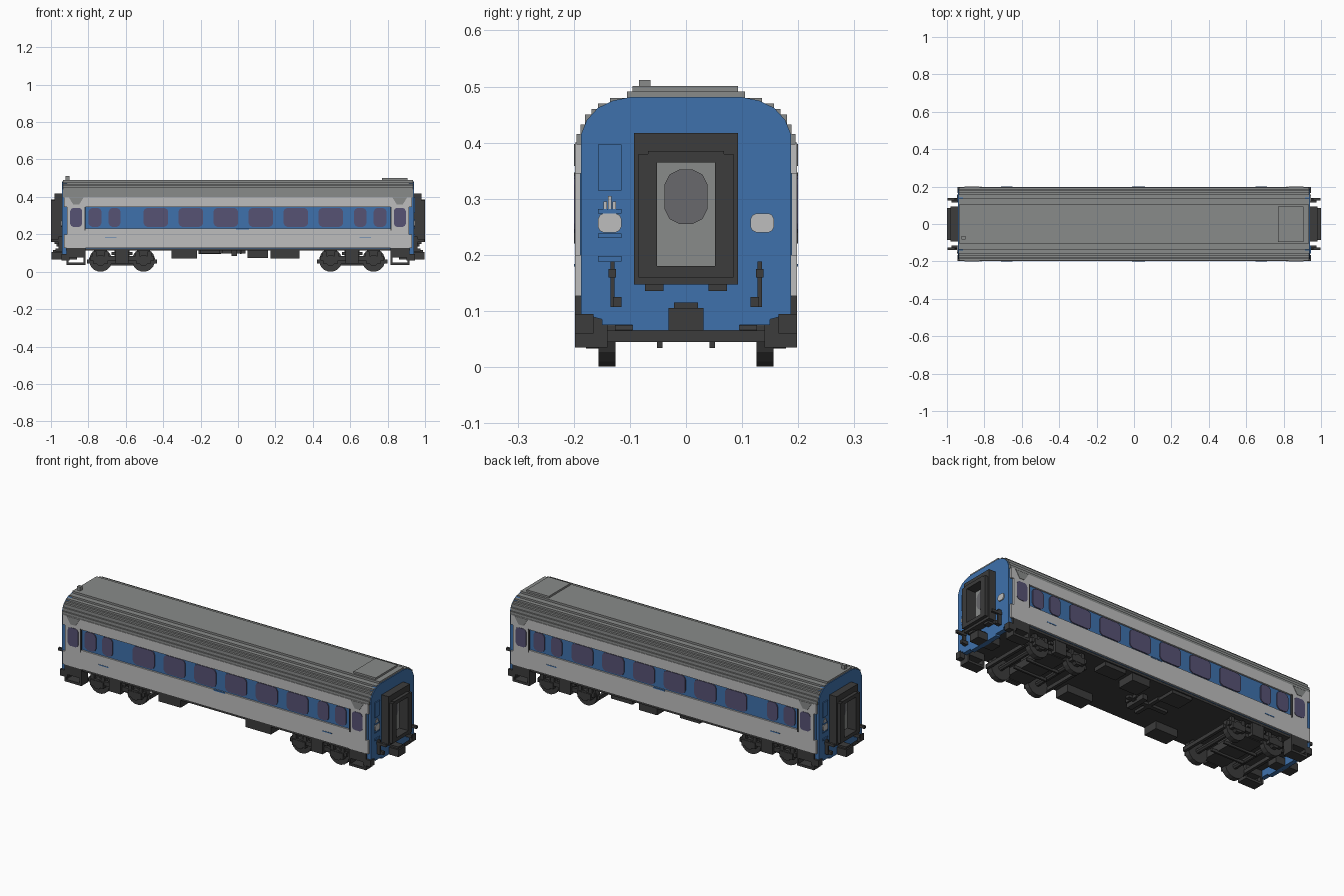
import bpy, bmesh, math
from mathutils import Matrix, Vector

if "Cube" in bpy.data.objects:
    bpy.data.objects.remove(bpy.data.objects["Cube"])


def material(name, rgb):
    lin = [(c / 255 / 12.92) if c < 11 else ((c / 255 + 0.055) / 1.055) ** 2.4 for c in rgb]
    m = bpy.data.materials.new(name)
    m.use_nodes = True
    m.diffuse_color = (*lin, 1)
    m.node_tree.nodes["Principled BSDF"].inputs["Base Color"].default_value = (*lin, 1)
    return m


BLUE = material("blue paint", (62, 113, 172))
LIGHT = material("light grey paint", (190, 190, 190))
ROOF = material("roof grey", (137, 139, 138))
DARK = material("dark underframe", (60, 60, 60))
GLASS = material("purple glass", (86, 82, 116))
DOORGLASS = material("door glass", (104, 104, 108))


def finish(name, bm, mat):
    bmesh.ops.recalc_face_normals(bm, faces=bm.faces)
    me = bpy.data.meshes.new(name)
    bm.to_mesh(me)
    bm.free()
    me.materials.append(mat)
    ob = bpy.data.objects.new(name, me)
    bpy.context.collection.objects.link(ob)
    return ob


def add_box(bm, x0, x1, y0, y1, z0, z1):
    m = Matrix.Translation(((x0 + x1) / 2, (y0 + y1) / 2, (z0 + z1) / 2))
    m = m @ Matrix.Diagonal((abs(x1 - x0), abs(y1 - y0), abs(z1 - z0), 1))
    bmesh.ops.create_cube(bm, size=1, matrix=m)


def add_prism(bm, pts, axis, a, b):
    """Extrude a 2D outline along x (points are y,z) or along y (points are x,z)."""
    place = (lambda p: (a, *p)) if axis == "x" else (lambda p: (p[0], a, p[1]))
    face = bm.faces.new([bm.verts.new(place(p)) for p in pts])
    new = bmesh.ops.extrude_face_region(bm, geom=[face])["geom"]
    d = Vector((b - a, 0, 0)) if axis == "x" else Vector((0, b - a, 0))
    bmesh.ops.translate(bm, vec=d, verts=[v for v in new if isinstance(v, bmesh.types.BMVert)])


def boxes(name, mat, items):
    bm = bmesh.new()
    for it in items:
        add_box(bm, *it)
    return finish(name, bm, mat)


def prism(name, mat, pts, axis, a, b):
    bm = bmesh.new()
    add_prism(bm, pts, axis, a, b)
    return finish(name, bm, mat)


def chamfered(u0, u1, w0, w1, c):
    return [(u0 + c, w0), (u1 - c, w0), (u1 - c / 3, w0 + c / 3), (u1, w0 + c), (u1, w1 - c), (u1 - c / 3, w1 - c / 3),
            (u1 - c, w1), (u0 + c, w1), (u0 + c / 3, w1 - c / 3), (u0, w1 - c), (u0, w0 + c), (u0 + c / 3, w0 + c / 3)]


def mirrored(half):
    return half + [(-y, z) for y, z in reversed(half)]


# Body shell, floor and stepped roof
boxes("body_core", BLUE, [(-0.925, 0.925, -0.189, 0.189, 0.125, 0.41)])
boxes("floor", DARK, [(-0.92, 0.92, -0.187, 0.187, 0.112, 0.126)])
roof_half = [(0.195, 0.397), (0.195, 0.415), (0.188, 0.415), (0.188, 0.432), (0.18, 0.432), (0.18, 0.45),
             (0.168, 0.45), (0.168, 0.46), (0.157, 0.46), (0.157, 0.47), (0.135, 0.47), (0.135, 0.48),
             (0.105, 0.48), (0.105, 0.491)]
prism("roof", ROOF, mirrored(roof_half), "x", -0.935, 0.935)
boxes("roof_hatch", ROOF, [(0.77, 0.905, -0.095, 0.093, 0.488, 0.501)])
boxes("roof_vent", ROOF, [(-0.922, -0.902, -0.084, -0.063, 0.488, 0.512)])

# Side panels, windows and trim, the same on both sides
windows = [(-0.8, -0.73), (-0.692, -0.628), (0.62, 0.687), (0.725, 0.794)]
windows += [(-0.505 + 0.187 * i, -0.373 + 0.187 * i) for i in range(6)]
for s, side in ((-1, "right"), (1, "left")):
    y0, y1 = s * 0.186, s * 0.198
    panels = [(-0.915, 0.915, y0, y1, 0.127, 0.232), (-0.93, 0.93, y0, y1, 0.345, 0.4)]
    for e in (-1, 1):
        panels.append((e * 0.822, e * 0.915, y0, y1, 0.23, 0.347))
        panels.append((e * 0.91, e * 0.93, y0, y1, 0.127, 0.2))
    boxes(side + "_side_panels", LIGHT, panels)
    bm = bmesh.new()
    for a, b in windows:
        add_prism(bm, chamfered(a, b, 0.24, 0.341, 0.02), "y", s * 0.188, s * 0.194)
    for e in (-1, 1):
        add_prism(bm, chamfered(e * 0.865 - 0.032, e * 0.865 + 0.032, 0.24, 0.341, 0.016), "y", s * 0.192, s * 0.2)
    finish(side + "_windows", bm, GLASS)
    bm = bmesh.new()
    for e in (-1, 1):
        c = e * 0.865
        add_prism(bm, [(c - 0.015, 0.358), (c + 0.015, 0.358), (c + 0.04, 0.398), (c - 0.04, 0.398)],
                  "y", s * 0.192, s * 0.2)
    finish(side + "_door_canopies", bm, ROOF)
    boxes(side + "_blue_stripes", BLUE, [(e * 0.65, e * 0.71, s * 0.193, s * 0.1995, 0.179, 0.184) for e in (-1, 1)]
          + [(-0.01, 0.06, s * 0.193, s * 0.1995, 0.226, 0.233)])
    boxes(side + "_door_handrails", DARK, [(e * 0.816, e * 0.822, s * 0.186, s * 0.2, 0.22, 0.347) for e in (-1, 1)])

# Car ends: built for +x, turned half a circle for -x
end_half = [(0.095, 0.065), (0.095, 0.075), (0.15, 0.075), (0.15, 0.085), (0.187, 0.095), (0.187, 0.415),
            (0.177, 0.44), (0.157, 0.462), (0.13, 0.475), (0.1, 0.481)]


def make_end(name, turn):
    parts = [prism(name + "_end_wall", BLUE, mirrored(end_half), "x", 0.915, 0.94)]
    # Gangway frame: wide outer ring and a narrower inner ring that stands forward
    outer, inner = [], []
    for s in (-1, 1):
        outer.append((0.935, 0.982, s * 0.063, s * 0.093, 0.147, 0.417))
        outer.append((0.935, 0.97, s * 0.04, s * 0.073, 0.136, 0.15))
        inner.append((0.935, 1.0, s * 0.052, s * 0.068, 0.16, 0.385))
        inner.append((0.96, 1.0, s * 0.066, s * 0.085, 0.16, 0.38))
    for z0, z1 in ((0.147, 0.18), (0.365, 0.417)):
        outer.append((0.935, 0.982, -0.064, 0.064, z0, z1))
    inner += [(0.935, 1.0, -0.066, 0.066, 0.16, 0.18), (0.935, 1.0, -0.066, 0.066, 0.365, 0.385)]
    parts.append(boxes(name + "_gangway_outer_frame", DARK, outer))
    parts.append(boxes(name + "_gangway_inner_frame", DARK, inner))
    parts.append(boxes(name + "_end_door", ROOF, [(0.935, 0.946, -0.054, 0.054, 0.178, 0.367)]))
    parts.append(prism(name + "_end_door_window", DOORGLASS, chamfered(-0.038, 0.038, 0.255, 0.352, 0.026),
                       "x", 0.943, 0.949))
    # Lamps and raised panels
    bm = bmesh.new()
    for s in (-1, 1):
        add_prism(bm, chamfered(s * 0.136 - 0.021, s * 0.136 + 0.021, 0.24, 0.274, 0.01), "x", 0.937, 0.946)
    for y, top in ((-0.144, 0.295), (-0.136, 0.305), (-0.128, 0.295)):
        add_box(bm, 0.937, 0.944, y - 0.003, y + 0.003, 0.27, top)
    parts.append(finish(name + "_end_lamps", bm, LIGHT))
    parts.append(boxes(name + "_end_panels", BLUE, [(0.937, 0.945, -0.157, -0.115, z0, z1) for z0, z1 in
                                                    ((0.315, 0.397), (0.274, 0.282), (0.23, 0.238), (0.188, 0.198))]))
    # Hoses, coupler and end beam
    hoses = []
    for s in (-1, 1):
        hoses += [(0.938, 0.96, s * 0.127, s * 0.135, 0.107, 0.188), (0.938, 0.998, s * 0.125, s * 0.138, 0.16, 0.175),
                  (0.938, 0.975, s * 0.115, s * 0.13, 0.107, 0.125)]
    parts.append(boxes(name + "_hoses", DARK, hoses))
    parts.append(boxes(name + "_coupler", DARK, [(0.86, 0.998, -0.031, 0.031, 0.065, 0.105),
                                                 (0.93, 0.99, -0.021, 0.021, 0.1, 0.115)]))
    # Entrance steps with open treads
    steps = []
    for s in (-1, 1):
        a, b = s * 0.14, s * 0.198
        steps += [(0.815, 0.917, a, b, 0.076, 0.128), (0.815, 0.917, a, b, 0.035, 0.048),
                  (0.815, 0.825, a, b, 0.04, 0.08), (0.907, 0.917, a, b, 0.04, 0.08),
                  (0.9, 0.945, s * 0.165, s * 0.198, 0.06, 0.095)]
    parts.append(boxes(name + "_entrance_steps", DARK, steps))
    if turn:
        for ob in parts:
            ob.data.transform(Matrix.Rotation(math.pi, 4, "Z"))


make_end("left", False)
make_end("right", True)

# Bogies
for cx, name in ((0.61, "left"), (-0.62, "right")):
    bm = bmesh.new()
    for dx in (-0.115, 0.115):
        def cyl(r, y0, y1, n):
            m = Matrix.Translation((cx + dx, (y0 + y1) / 2, 0.061)) @ Matrix.Rotation(math.pi / 2, 4, "X")
            m = m @ Matrix.Rotation(math.pi / n, 4, "Z")
            bmesh.ops.create_cone(bm, cap_ends=True, segments=n, radius1=r, radius2=r, depth=abs(y1 - y0), matrix=m)
        cyl(0.014, -0.15, 0.15, 8)
        for s in (-1, 1):
            cyl(0.0615, s * 0.126, s * 0.156, 16)
            cyl(0.03, s * 0.15, s * 0.178, 8)
    finish(name + "_wheelsets", bm, DARK)
    frame = [(cx - 0.06, cx + 0.06, -0.15, 0.15, 0.045, 0.085), (cx - 0.04, cx + 0.04, -0.07, 0.07, 0.08, 0.115)]
    for s in (-1, 1):
        a, b = s * 0.155, s * 0.172
        frame += [(cx - 0.17, cx + 0.17, a, b, 0.06, 0.083), (cx - 0.035, cx + 0.035, a, s * 0.185, 0.045, 0.115),
                  (cx - 0.055, cx + 0.055, a, b, 0.09, 0.105),
                  (cx + s * 0.18 - 0.008, cx + s * 0.18 + 0.008, -0.15, 0.15, 0.045, 0.065),
                  (cx - 0.1, cx + 0.1, s * 0.042, s * 0.052, 0.034, 0.05)]
        for dx in (-0.115, 0.115):
            frame.append((cx + dx - 0.04, cx + dx + 0.04, a, s * 0.18, 0.045, 0.078))
            frame += [(cx + dx + e * 0.032 - 0.01, cx + dx + e * 0.032 + 0.01, a, b, 0.07, 0.108) for e in (-1, 1)]
    boxes(name + "_bogie_frame", DARK, frame)

# Underfloor equipment
boxes("equipment_boxes", DARK, [
    (-0.355, -0.22, -0.185, -0.1, 0.07, 0.115), (0.175, 0.33, -0.185, -0.1, 0.07, 0.115),
    (0.05, 0.16, 0.08, 0.18, 0.072, 0.115), (0.2, 0.33, 0.1, 0.18, 0.09, 0.115),
    (-0.21, -0.09, 0.08, 0.18, 0.095, 0.115)])
boxes("underfloor_pipes", DARK, [
    (-0.2, 0.04, -0.012, 0.012, 0.098, 0.115), (-0.1, -0.08, -0.09, 0.08, 0.098, 0.115),
    (-0.035, -0.005, -0.06, 0.06, 0.085, 0.115), (0.01, 0.02, -0.04, 0.04, 0.095, 0.13)])
